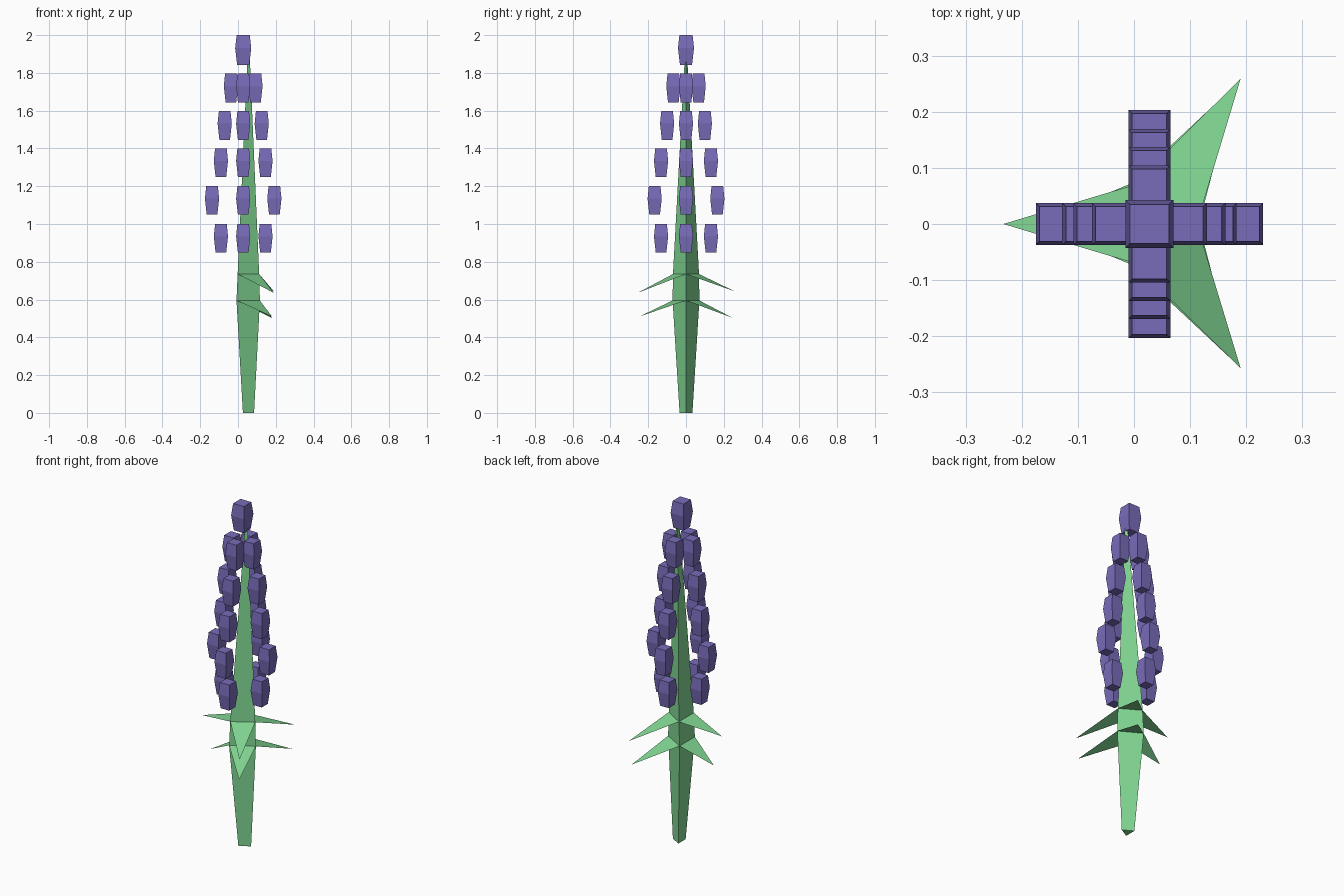
import bpy, bmesh

if "Cube" in bpy.data.objects:
    bpy.data.objects.remove(bpy.data.objects["Cube"])

def material(name, color):
    m = bpy.data.materials.new(name)
    m.diffuse_color = color
    m.use_nodes = True
    m.node_tree.nodes["Principled BSDF"].inputs["Base Color"].default_value = m.diffuse_color
    return m

GREEN = material("stem_green", (0.22, 0.68, 0.29, 1))
PURPLE = material("petal_purple", (0.19, 0.15, 0.49, 1))

def finish(name, bm, mat):
    me = bpy.data.meshes.new(name)
    bm.to_mesh(me)
    bm.free()
    me.materials.append(mat)
    ob = bpy.data.objects.new(name, me)
    bpy.context.collection.objects.link(ob)
    return ob

def loft(name, rings, mat):
    """Skin equal-sized rings of points and cap both ends."""
    bm = bmesh.new()
    rows = [[bm.verts.new(p) for p in r] for r in rings]
    n = len(rows[0])
    for a, b in zip(rows, rows[1:]):
        for i in range(n):
            j = (i + 1) % n
            bm.faces.new((a[i], a[j], b[j], b[i]))
    bm.faces.new(rows[0][::-1])
    bm.faces.new(rows[-1])
    bmesh.ops.recalc_face_normals(bm, faces=bm.faces)
    return finish(name, bm, mat)

def triangle(x0, x1, hw, z):
    # flat side at -x, ridge towards +x
    return [(x1, 0, z), (x0, hw, z), (x0, -hw, z)]

# Stem: tapering three-sided stalk
lower = triangle(-0.008, 0.116, 0.071, 0.595)
upper = triangle(-0.002, 0.112, 0.069, 0.735)
loft("stem", [triangle(0.026, 0.085, 0.034, 0), lower, upper,
              triangle(0.05, 0.063, 0.007, 1.87)], GREEN)

# Leaves: one flat blade per stem side, in two tiers
def leaves(tier, ring, tips):
    for k, tip in enumerate(tips):
        bm = bmesh.new()
        a, b = ring[k], ring[(k + 1) % 3]
        bm.faces.new([bm.verts.new(p) for p in (b, a, tip)])
        bm.normal_update()
        if next(iter(bm.faces)).normal.z < 0:
            bmesh.ops.reverse_faces(bm, faces=bm.faces)
        finish(f"leaf_{tier}_{k + 1}", bm, GREEN)

leaves("lower", lower, [(0.18, 0.247, 0.503), (-0.18, 0, 0.50), (0.18, -0.247, 0.51)])
leaves("upper", upper, [(0.19, 0.259, 0.643), (-0.233, 0, 0.685), (0.19, -0.257, 0.635)])

# Buds: square blocks that bulge at the middle
CX = 0.0275

def bud(name, x, y, z, h, w):
    rings = []
    for t, s in ((-0.5, 0.75), (0.06, 1), (0.5, 0.82)):
        r = w * s / 2
        rings.append([(x + i * r, y + j * r, z + t * h)
                      for i, j in ((-1, -1), (1, -1), (1, 1), (-1, 1))])
    loft(name, rings, PURPLE)

# Whorls of four: height, x offset, y offset
for n, (z, dx, dy) in enumerate([(0.925, 0.118, 0.132), (1.125, 0.165, 0.166),
                                 (1.325, 0.118, 0.132), (1.522, 0.098, 0.1),
                                 (1.72, 0.065, 0.067)]):
    for k, (i, j) in enumerate(((1, 0), (0, 1), (-1, 0), (0, -1))):
        bud(f"bud_{n + 1}_{k + 1}", CX + i * dx, j * dy, z, 0.152, 0.075)
bud("top_bud", CX, 0, 1.921, 0.158, 0.085)
